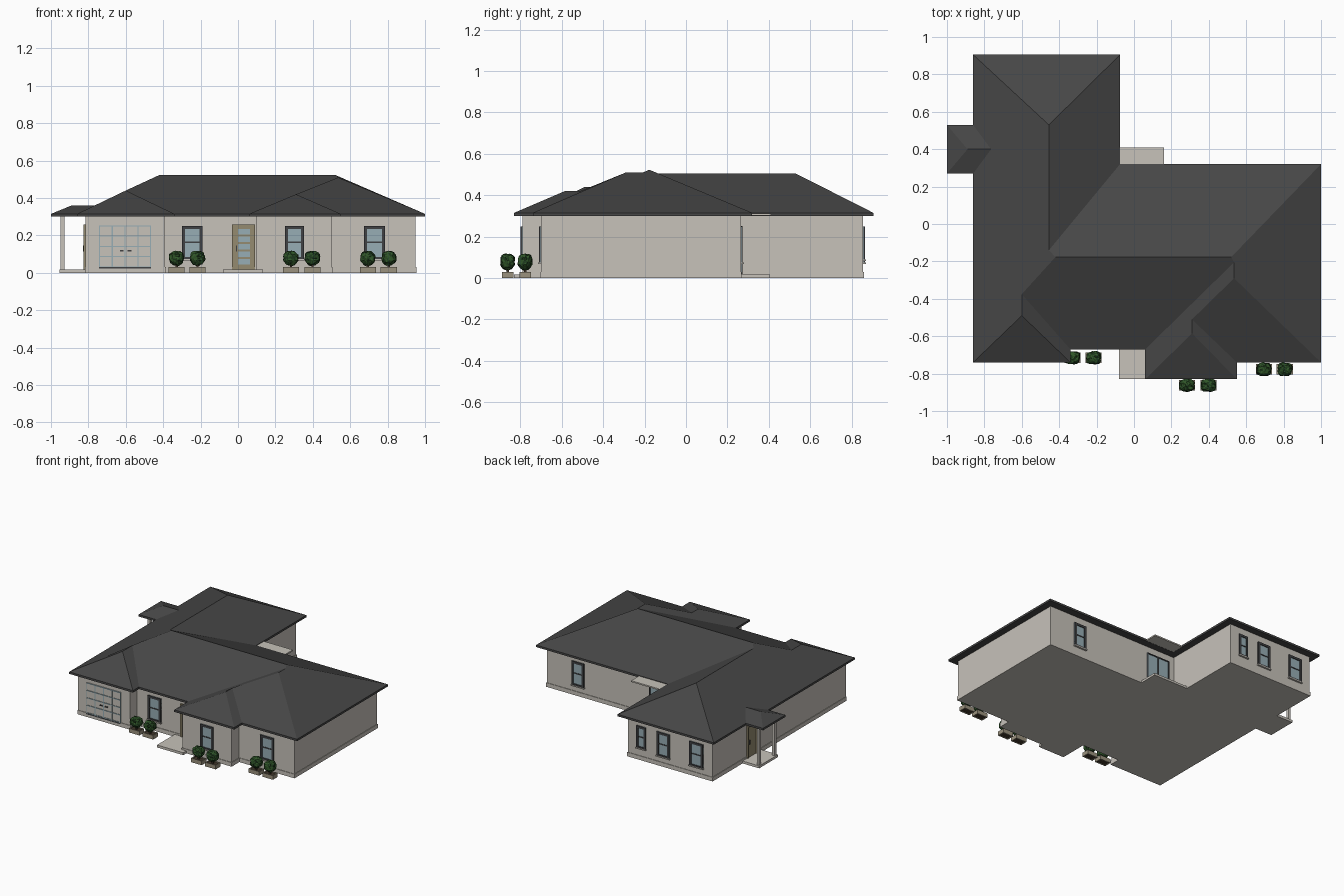
import bpy, bmesh, math, random
from mathutils import Vector

if "Cube" in bpy.data.objects:
    bpy.data.objects.remove(bpy.data.objects["Cube"])

random.seed(4)


def mat(name, r, g, b):
    m = bpy.data.materials.new(name)
    m.diffuse_color = (r, g, b, 1)
    m.use_nodes = True
    m.node_tree.nodes["Principled BSDF"].inputs["Base Color"].default_value = m.diffuse_color
    return m


WALL = mat("wall render", 0.57, 0.54, 0.49)
ROOF = mat("dark roof", 0.062, 0.062, 0.062)
FRAME = mat("dark frame", 0.05, 0.052, 0.056)
GLASS = mat("pale glass", 0.31, 0.42, 0.46)
DOOR = mat("olive door", 0.30, 0.26, 0.16)
LEAF = mat("leaf green", 0.03, 0.095, 0.022)
LEAF2 = mat("deep green", 0.012, 0.04, 0.012)
POT = mat("planter stone", 0.33, 0.29, 0.21)
SOIL = mat("soil", 0.05, 0.035, 0.022)


def finish(name, bm, mats, loc=(0, 0, 0), rot=0):
    bmesh.ops.recalc_face_normals(bm, faces=bm.faces)
    me = bpy.data.meshes.new(name)
    bm.to_mesh(me)
    bm.free()
    for m in mats:
        me.materials.append(m)
    ob = bpy.data.objects.new(name, me)
    ob.location = loc
    ob.rotation_euler.z = rot
    bpy.context.collection.objects.link(ob)
    return ob


def boxes(name, parts, loc=(0, 0, 0), rot=0):
    """One object from boxes: (x0, x1, y0, y1, z0, z1, material)."""
    bm, mats = bmesh.new(), []
    for x0, x1, y0, y1, z0, z1, m in parts:
        if m not in mats:
            mats.append(m)
        vs = bmesh.ops.create_cube(bm, size=1)["verts"]
        for v in vs:
            v.co = ((x0 + x1) / 2 + v.co.x * (x1 - x0),
                    (y0 + y1) / 2 + v.co.y * (y1 - y0),
                    (z0 + z1) / 2 + v.co.z * (z1 - z0))
        for f in {f for v in vs for f in v.link_faces}:
            f.material_index = mats.index(m)
    return finish(name, bm, mats, loc, rot)


def prism(name, outline, z0, z1, m):
    bm = bmesh.new()
    f = bm.faces.new([bm.verts.new((x, y, z0)) for x, y in outline])
    up = bmesh.ops.extrude_face_region(bm, geom=[f])["geom"]
    for v in up:
        if isinstance(v, bmesh.types.BMVert):
            v.co.z = z1
    return finish(name, bm, [m])


def roof(name, eave, peaks, faces, z0=0.300, z1=0.315):
    """Fascia slab on the eave outline, roof planes named by point letters."""
    bm = bmesh.new()
    low = [bm.verts.new((x, y, z0)) for x, y in eave.values()]
    pts = {k: bm.verts.new((x, y, z1)) for k, (x, y) in eave.items()}
    top = list(pts.values())
    pts.update({k: bm.verts.new(p) for k, p in peaks.items()})
    n = len(low)
    for i in range(n):
        bm.faces.new((low[i], low[(i + 1) % n], top[(i + 1) % n], top[i]))
    bm.faces.new(low[::-1])
    for f in faces.split():
        bm.faces.new([pts[c] for c in f])
    return finish(name, bm, [ROOF])


# Main hipped roof with garage, right wing and bay hips
eave = dict(A=(-.86, -.74), B=(-.34, -.74), C=(-.34, -.67), D=(.06, -.67),
            E=(.06, -.83), F=(.55, -.83), G=(.55, -.74), H=(1, -.74),
            I=(1, .32), J=(-.075, .32), K=(-.075, .905), L=(-.86, .905))
peaks = dict(m=(-.6, -.49, .44), n=(-.6, -.375, .44),
             r=(-.42, -.177, .523), s=(.52, -.177, .523),
             p=(-.455, -.14, .505), q=(-.455, .53, .505),
             v=(.535, -.205, .51), w=(.535, -.29, .51),
             b=(.31, -.585, .42), c=(.31, -.51, .42))
roof("main_roof", eave, peaks,
     "ABm BCnm LAmnrpq KLq JKqp IJprs HIsvw GHwc EFb FGcb DEbcwv CDvsrn")

# Side porch roof
roof("porch_roof",
     dict(A=(-1, .27), B=(-.84, .27), C=(-.84, .53), D=(-1, .53)),
     dict(r=(-.89, .4, .36), s=(-.755, .4, .36)), "DAr ABsr CDrs BCs")

# Walls and plinth share one outline
def outline(o):
    return [(-.815 - o, -.70 - o), (-.39 + o, -.70 - o), (-.39 + o, -.62 - o),
            (.10 - o, -.62 - o), (.10 - o, -.79 - o), (.50 + o, -.79 - o),
            (.50 + o, -.70 - o), (.95 + o, -.70 - o), (.95 + o, .265 + o),
            (-.125 + o, .265 + o), (-.125 + o, .855 + o), (-.815 - o, .855 + o)]


prism("walls", outline(0), 0, .302, WALL)
prism("plinth", outline(.004), 0, .03, WALL)

# Slabs, patio canopy and porch posts
boxes("front_step", [(-.08, .134, -.83, -.61, 0, .018, WALL)])
boxes("back_patio", [(-.13, .16, .26, .405, 0, .016, WALL)])
boxes("patio_canopy", [(-.125, .16, .26, .41, .301, .311, WALL)])
boxes("porch_slab", [(-.955, -.81, .29, .51, 0, .018, WALL)])
boxes("porch_posts", [(-.948, -.928, y - .01, y + .01, .018, .302, WALL)
                      for y in (.31, .49)])


def window(name, x, y, w, z0=.075, z1=.25, rot=0):
    """Dark framed sash window with a middle bar and sill."""
    h, t, d = w / 2, .016, -.009
    zm = (z0 + z1) / 2
    boxes(name, [(-h, h, -.003, .002, z0, z1, GLASS),
                 (-h, -h + t, d, 0, z0, z1, FRAME),
                 (h - t, h, d, 0, z0, z1, FRAME),
                 (-h + t, h - t, d, 0, z1 - t, z1, FRAME),
                 (-h + t, h - t, d, 0, z0, z0 + .01, FRAME),
                 (-h + t, h - t, -.006, 0, zm - .004, zm + .004, FRAME),
                 (-h - .004, h + .004, -.014, 0, z0 - .008, z0, WALL)],
          (x, y, 0), rot)


window("front_window_left", -.245, -.62, .108)
window("front_window_bay", .302, -.79, .104)
window("front_window_right", .73, -.70, .11)
window("back_window_main", .695, .265, .10, rot=math.pi)
window("back_window_small", -.235, .855, .075, .09, rot=math.pi)
window("back_window_middle", -.415, .855, .105, rot=math.pi)
window("back_window_end", -.685, .855, .11, rot=math.pi)

# Patio sliding door
boxes("sliding_door", [(-.095, .095, -.004, 0, .02, .25, GLASS)] +
      [(x - .004, x + .004, -.008, 0, .02, .25, FRAME) for x in (-.091, 0, .091)] +
      [(-.095, .095, -.008, 0, .244, .252, FRAME)], (.015, .265, 0), math.pi)


def door(name, loc, w, panes, rot=0):
    """Olive door in a frame, with a stack of small panes and a handle."""
    h = w / 2
    parts = [(-h + .016, h - .016, -.006, 0, .018, .245, DOOR),
             (-h, -h + .016, -.012, 0, .018, .258, DOOR),
             (h - .016, h, -.012, 0, .018, .258, DOOR),
             (-h + .016, h - .016, -.012, 0, .243, .258, DOOR),
             (-h + .021, -h + .026, -.014, 0, .115, .145, FRAME)]
    for i in range(panes):
        z = .045 + i * .04
        parts.append((-h + .031, h - .028, -.008, 0, z, z + .03, GLASS))
    boxes(name, parts, loc, rot)


door("front_door", (.03, -.62, 0), .122, 5)
door("side_door", (-.815, .4, 0), .12, 0, -math.pi / 2)

# Garage door: panel, thin glazed strips, border and two handles
x0, x1, z0, z1 = -.743, -.465, .022, .254
parts = [(x0, x1, -.004, 0, z0, z1, WALL), (x0, x1, -.009, 0, z0, z0 + .008, FRAME)]
for i in range(5):
    x = x0 + .002 + (x1 - x0 - .004) * i / 4
    parts.append((x - .003, x + .003, -.007, 0, z0 + .008, z1, GLASS))
    z = z0 + .01 + (z1 - z0 - .013) * i / 4
    parts.append((x0, x1, -.008, 0, z - .003, z + .003, GLASS))
for x in (-.622, -.58):
    parts.append((x - .01, x + .01, -.012, 0, .115, .121, FRAME))
boxes("garage_door", parts, (0, -.70, 0))


def bush(name, x, y):
    """Clumpy squarish topiary made from jittered facets in two greens."""
    bm = bmesh.new()
    bmesh.ops.create_icosphere(bm, subdivisions=3, radius=1)
    for v in bm.verts:
        p = v.co.copy()
        n = sum(abs(c) ** 3.2 for c in p) ** (1 / 3.2)
        p = p / n * random.uniform(.84, 1.04)
        s = 1 if p.z > -.3 else 1 + (p.z + .3) * .45
        v.co = Vector((p.x * .041 * s, p.y * .036 * s, p.z * .04))
    for f in bm.faces:
        f.material_index = int(random.random() < .4)
    finish(name, bm, [LEAF, LEAF2], (x, y, .077))


# Planter boxes with bushes in front of the three windows
spots = [(-.328, -.715), (-.216, -.715), (.283, -.862), (.398, -.862),
         (.694, -.777), (.806, -.777)]
for i, (x, y) in enumerate(spots, 1):
    w, d, t = .043, .028, .006
    boxes(f"planter_{i}", [(-w, w, -d, -d + t, 0, .03, POT),
                           (-w, w, d - t, d, 0, .03, POT),
                           (-w, -w + t, -d, d, 0, .03, POT),
                           (w - t, w, -d, d, 0, .03, POT),
                           (-w + t, w - t, -d + t, d - t, .004, .024, SOIL),
                           (-.006, .006, -.006, .006, .02, .05, SOIL)], (x, y, 0))
    bush(f"bush_{i}", x, y)
